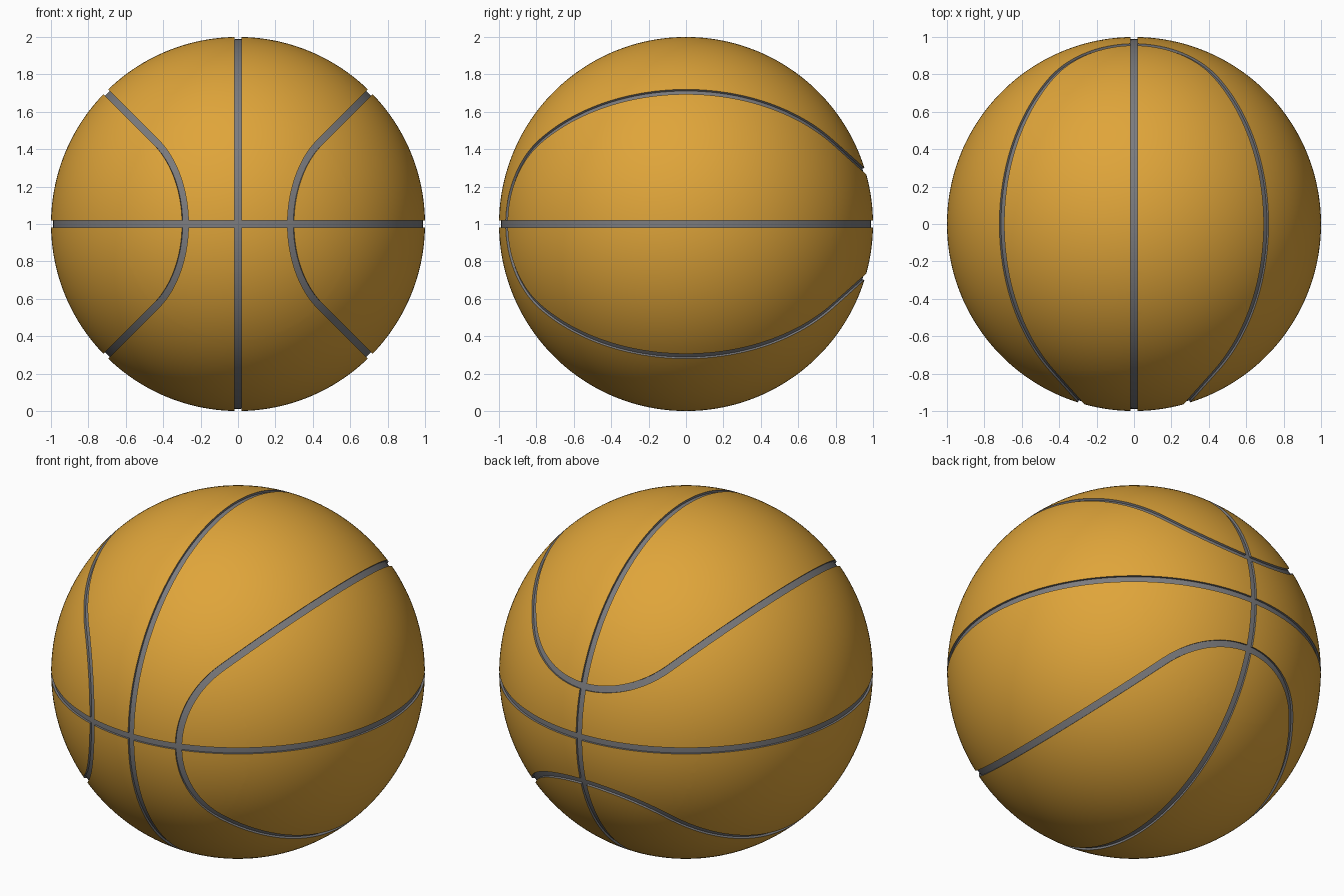
import bpy
import bmesh
from math import sin, cos, asin, atan2, sqrt, radians
from mathutils import Vector

cube = bpy.data.objects.get("Cube")
if cube:
    bpy.data.objects.remove(cube, do_unlink=True)


def make_material(name, colour):
    mat = bpy.data.materials.new(name)
    mat.use_nodes = True
    mat.diffuse_color = (*colour, 1)
    bsdf = next(n for n in mat.node_tree.nodes if n.type == 'BSDF_PRINCIPLED')
    bsdf.inputs["Base Color"].default_value = (*colour, 1)
    return mat


HALF = 0.018       # half width of a seam groove
DEPTH = 0.012      # groove depth
NEAREST = 0.282    # closest approach of the curved seam to the middle line

# Each bend is a circle tangent to both diagonal great circles
b = asin(NEAREST)
a = atan2(sin(b), cos(b) - sqrt(0.5))
r = a - b
centre = Vector((sin(a), -cos(a), 0))
diagonal = Vector((1, 0, -1)).normalized()
tangent_y = -(centre - diagonal * sin(r)).normalized().y


def everywhere(p):
    return True


def middle(p):
    return abs(p.y) < tangent_y


def front(p):
    return p.y < -tangent_y


def back(p):
    return p.y > tangent_y


# Seams: circle axis, angular radius, where the seam exists
quarter = radians(90)
seams = [
    (Vector((1, 0, 0)), quarter, everywhere),
    (Vector((0, 0, 1)), quarter, everywhere),
    (diagonal, quarter, middle),
    (Vector((1, 0, 1)).normalized(), quarter, middle),
]
for s in (-1, 1):
    seams.append((Vector((s * sin(a), -cos(a), 0)), r, front))
    seams.append((Vector((0, cos(a), s * sin(a))), r, back))


def seam_distance(p, axis, radius):
    return abs(axis.angle(p) - radius)


def cut(bm, faces, axis, offset):
    geom = set(faces)
    for f in faces:
        geom.update(f.edges)
        geom.update(f.verts)
    bmesh.ops.bisect_plane(bm, geom=list(geom), dist=1e-4,
                           plane_co=axis * offset, plane_no=axis)


# Ball skin, cut along both edges of every seam
bm = bmesh.new()
bmesh.ops.create_icosphere(bm, subdivisions=6, radius=1)
for side in (-1, 1):
    cut(bm, bm.faces[:], Vector((0, 1, 0)), side * tangent_y)
for axis, radius, exists in seams:
    for side in (-1, 1):
        near = [f for f in bm.faces if exists(f.calc_center_median())
                and seam_distance(f.calc_center_median(), axis, radius) < 0.1]
        cut(bm, near, axis, cos(radius + side * HALF))
bmesh.ops.remove_doubles(bm, verts=bm.verts[:], dist=2e-4)
for v in bm.verts:
    v.co.normalize()

# Sink the seam faces into grooves
sunk = []
for f in bm.faces:
    p = f.calc_center_median()
    if any(exists(p) and seam_distance(p, axis, radius) < HALF
           for axis, radius, exists in seams):
        sunk.append(f)
result = bmesh.ops.extrude_face_region(bm, geom=sunk)
for item in result["geom"]:
    if isinstance(item, bmesh.types.BMVert):
        item.co *= 1 - DEPTH
leftover = [f for f in sunk if f.is_valid]
if leftover:
    bmesh.ops.delete(bm, geom=leftover, context='FACES')
for f in bm.faces:
    f.material_index = int(any(v.co.length < 1 - DEPTH / 2 for v in f.verts))
bmesh.ops.recalc_face_normals(bm, faces=bm.faces[:])

mesh = bpy.data.meshes.new("ball")
bm.to_mesh(mesh)
bm.free()
mesh.materials.append(make_material("orange skin", (0.74, 0.375, 0.042)))
mesh.materials.append(make_material("grey seam", (0.2, 0.2, 0.21)))
ball = bpy.data.objects.new("ball", mesh)
ball.location.z = 1
bpy.context.collection.objects.link(ball)

bpy.ops.object.select_all(action='DESELECT')
ball.select_set(True)
bpy.context.view_layer.objects.active = ball
bpy.ops.object.shade_smooth_by_angle(angle=radians(30))
